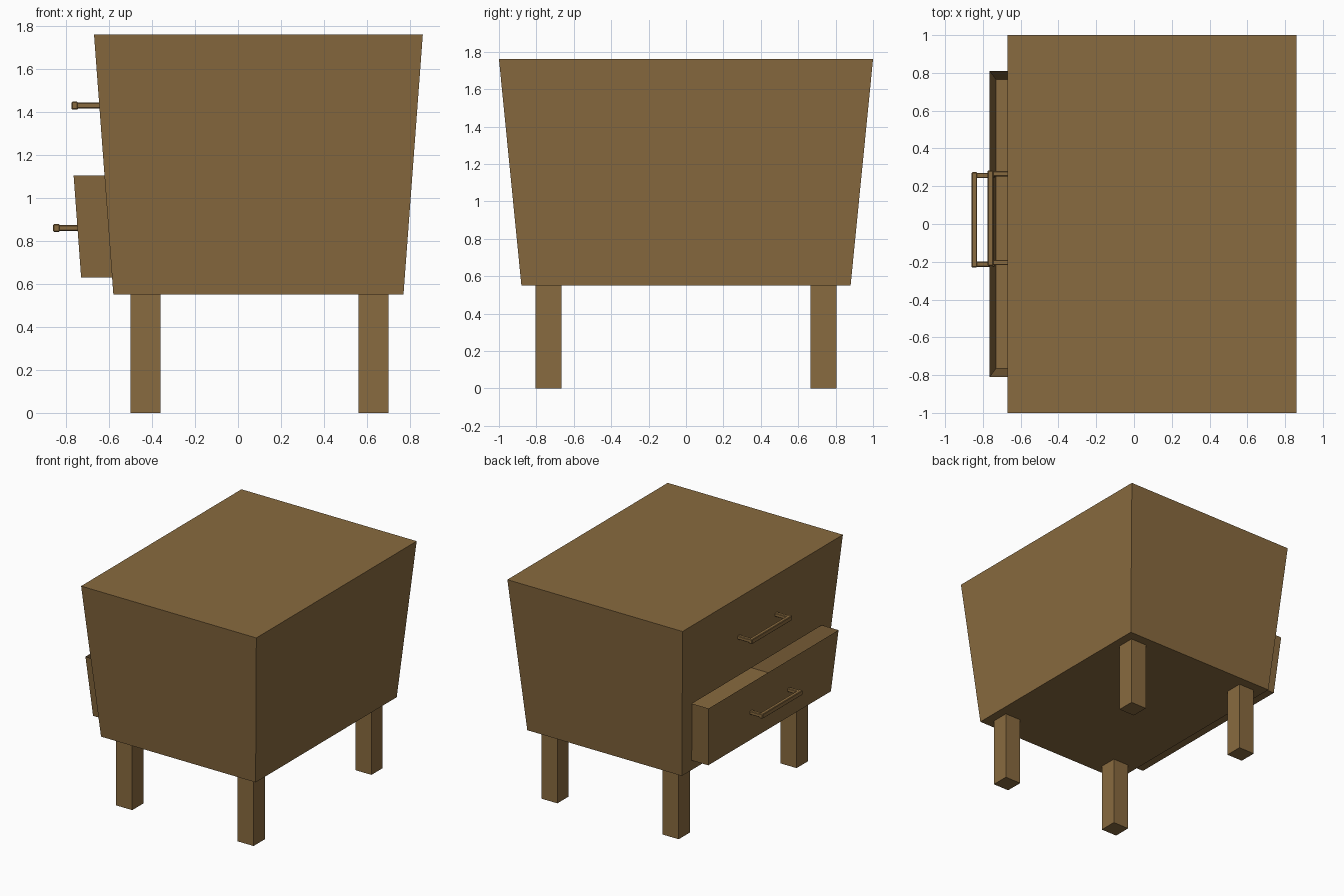
import bpy, bmesh

if "Cube" in bpy.data.objects:
    bpy.data.objects.remove(bpy.data.objects["Cube"])

wood = bpy.data.materials.new("brown_wood")
wood.diffuse_color = (0.25, 0.145, 0.05, 1)
wood.use_nodes = True
wood.node_tree.nodes["Principled BSDF"].inputs["Base Color"].default_value = wood.diffuse_color


def frustum(name, z0, bottom, z1, top, open_top=False):
    """Tapered box; bottom and top are (x_min, x_max, y_min, y_max)."""
    bm = bmesh.new()
    rings = []
    for z, (xa, xb, ya, yb) in ((z0, bottom), (z1, top)):
        rings.append([bm.verts.new((x, y, z)) for x, y in
                      ((xa, ya), (xb, ya), (xb, yb), (xa, yb))])
    lo, hi = rings
    bm.faces.new(lo[::-1])
    if not open_top:
        bm.faces.new(hi)
    for i in range(4):
        j = (i + 1) % 4
        bm.faces.new((lo[i], lo[j], hi[j], hi[i]))
    mesh = bpy.data.meshes.new(name)
    bm.to_mesh(mesh)
    bm.free()
    obj = bpy.data.objects.new(name, mesh)
    obj.data.materials.append(wood)
    bpy.context.collection.objects.link(obj)
    return obj


def box(name, xa, xb, ya, yb, za, zb, bevel=0):
    obj = frustum(name, za, (xa, xb, ya, yb), zb, (xa, xb, ya, yb))
    if bevel:
        mod = obj.modifiers.new("soft_edges", 'BEVEL')
        mod.width = bevel
        mod.segments = 1
    return obj


# Cabinet body, flaring upward
body = frustum("cabinet_body", 0.55, (-0.58, 0.77, -0.88, 0.88),
               1.76, (-0.67, 0.86, -1, 1))

# Opening for the lower drawer
cutter = frustum("drawer_opening_cutter", 0.629, (-0.95, 0.61, -0.766, 0.766),
                 1.106, (-0.95, 0.61, -0.811, 0.811))
cutter.hide_render = True
cutter.hide_viewport = True
cut = body.modifiers.new("drawer_opening", 'BOOLEAN')
cut.operation = 'DIFFERENCE'
cut.solver = 'EXACT'
cut.object = cutter

# Lower drawer, pulled out: thin open-topped tray
frustum("lower_drawer", 0.63, (-0.73, 0.6, -0.765, 0.765),
        1.105, (-0.765, 0.6, -0.81, 0.81), open_top=True)


# Handles: a bar on two posts
def handle(name, face_x, bar_x, y, z):
    box(name + "_bar", bar_x, bar_x + 0.03, y - 0.252, y + 0.252,
        z - 0.018, z + 0.018, 0.004)
    for side, label in ((-1, "front"), (1, "back")):
        c = y + side * 0.235
        box(f"{name}_{label}_post", bar_x + 0.02, face_x + 0.01,
            c - 0.014, c + 0.014, z - 0.014, z + 0.014, 0.004)


handle("upper_handle", -0.645, -0.775, 0.031, 1.43)
handle("lower_handle", -0.747, -0.86, 0.022, 0.86)

# Four square legs
for x, xn in ((-0.43, "left"), (0.63, "right")):
    for y, yn in ((-0.735, "front"), (0.735, "back")):
        box(f"{yn}_{xn}_leg", x - 0.07, x + 0.07, y - 0.07, y + 0.07, 0, 0.55)
